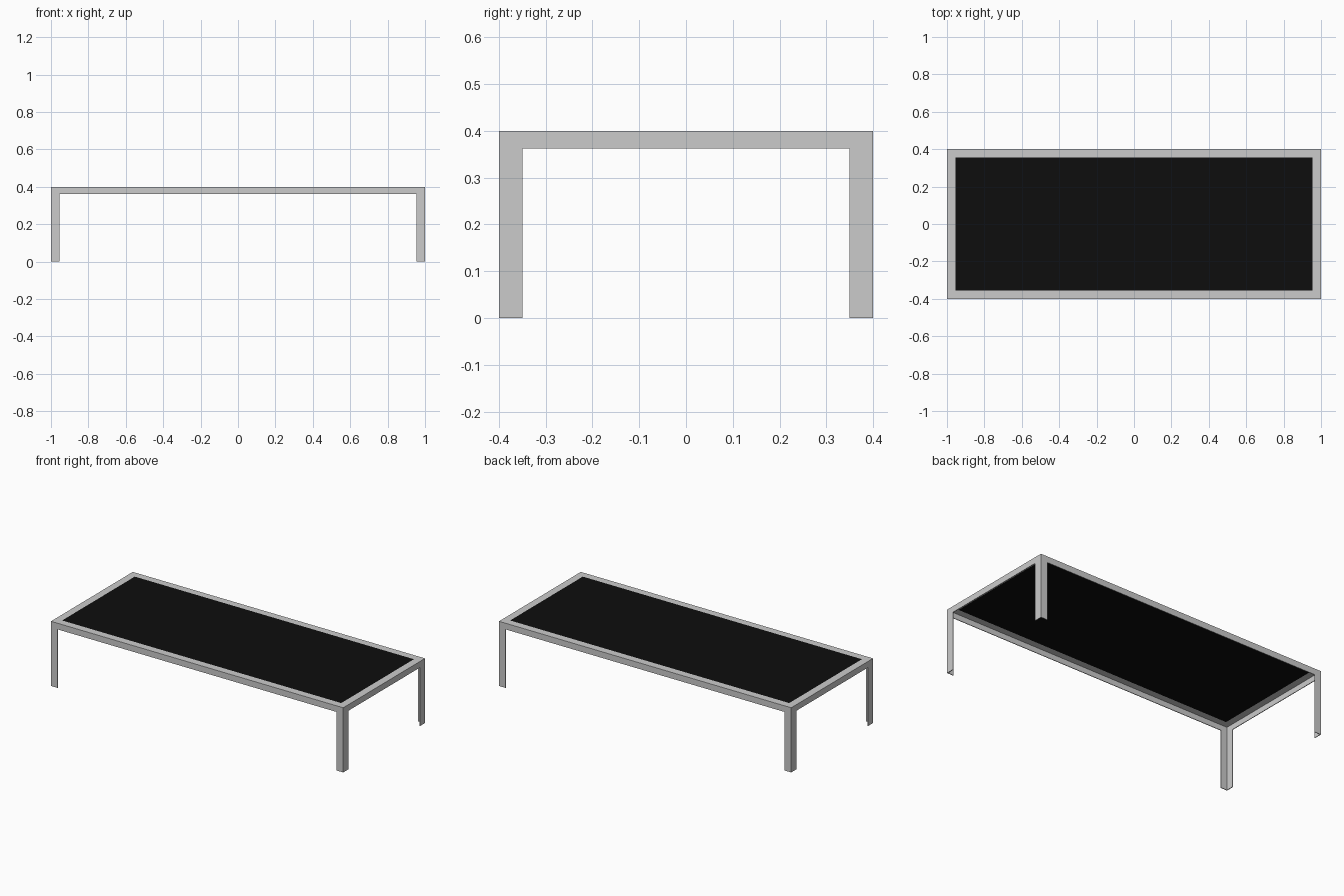
import bpy

if "Cube" in bpy.data.objects:
    bpy.data.objects.remove(bpy.data.objects["Cube"])

def material(name, v):
    m = bpy.data.materials.new(name)
    m.diffuse_color = (v, v, v, 1)
    m.use_nodes = True
    m.node_tree.nodes["Principled BSDF"].inputs["Base Color"].default_value = m.diffuse_color
    return m

metal = material("light grey metal", 0.6)
black = material("black", 0.004)

T = 0.004             # sheet thickness
L, W, H = 1.0, 0.4, 0.4   # half length, half width, height
RIM = 0.045           # top flange width
DROP = 0.038          # apron depth
LX, LY = 0.045, 0.05  # leg angle widths

def prism(name, outline, z0, z1, mat):
    """Extrude a plan outline (counter-clockwise) from z0 to z1."""
    n = len(outline)
    verts = [(x, y, z) for z in (z0, z1) for x, y in outline]
    faces = [tuple(range(n))[::-1], tuple(range(n, 2 * n))]
    faces += [(i, (i + 1) % n, n + (i + 1) % n, n + i) for i in range(n)]
    me = bpy.data.meshes.new(name)
    me.from_pydata(verts, [], faces)
    me.materials.append(mat)
    ob = bpy.data.objects.new(name, me)
    bpy.context.collection.objects.link(ob)
    return ob

def ring(name, inset, z0, z1):
    """Rectangular frame running around the table edge."""
    o = [(-L, -W), (L, -W), (L, W), (-L, W)]
    i = [(x - inset * (1 if x > 0 else -1), y - inset * (1 if y > 0 else -1)) for x, y in o]
    verts = [(x, y, z) for z in (z0, z1) for loop in (o, i) for x, y in loop]
    faces = []
    for a in range(4):
        b = (a + 1) % 4
        faces += [(a, b, 8 + b, 8 + a), (4 + b, 4 + a, 12 + a, 12 + b),
                  (8 + a, 8 + b, 12 + b, 12 + a), (b, a, 4 + a, 4 + b)]
    me = bpy.data.meshes.new(name)
    me.from_pydata(verts, [], faces)
    me.materials.append(metal)
    bpy.context.collection.objects.link(bpy.data.objects.new(name, me))

# Angle-section frame: flat rim on top, thin apron hanging from its edge
ring("top_rim", RIM, H - T, H)
ring("apron", T, H - DROP, H - T)

# Panel flush inside the rim
px, py = L - RIM, W - RIM
prism("top_panel", [(-px, -py), (px, -py), (px, py), (-px, py)], H - T, H, black)

# L-section corner legs, open towards the inside
for sx, xn in ((-1, "left"), (1, "right")):
    for sy, yn in ((-1, "front"), (1, "back")):
        pts = [(L, W), (L - LX, W), (L - LX, W - T), (L - T, W - T), (L - T, W - LY), (L, W - LY)]
        pts = [(x * sx, y * sy) for x, y in pts]
        if sx * sy < 0:
            pts.reverse()
        prism(f"{yn}_{xn}_leg", pts, 0, H - DROP, metal)
